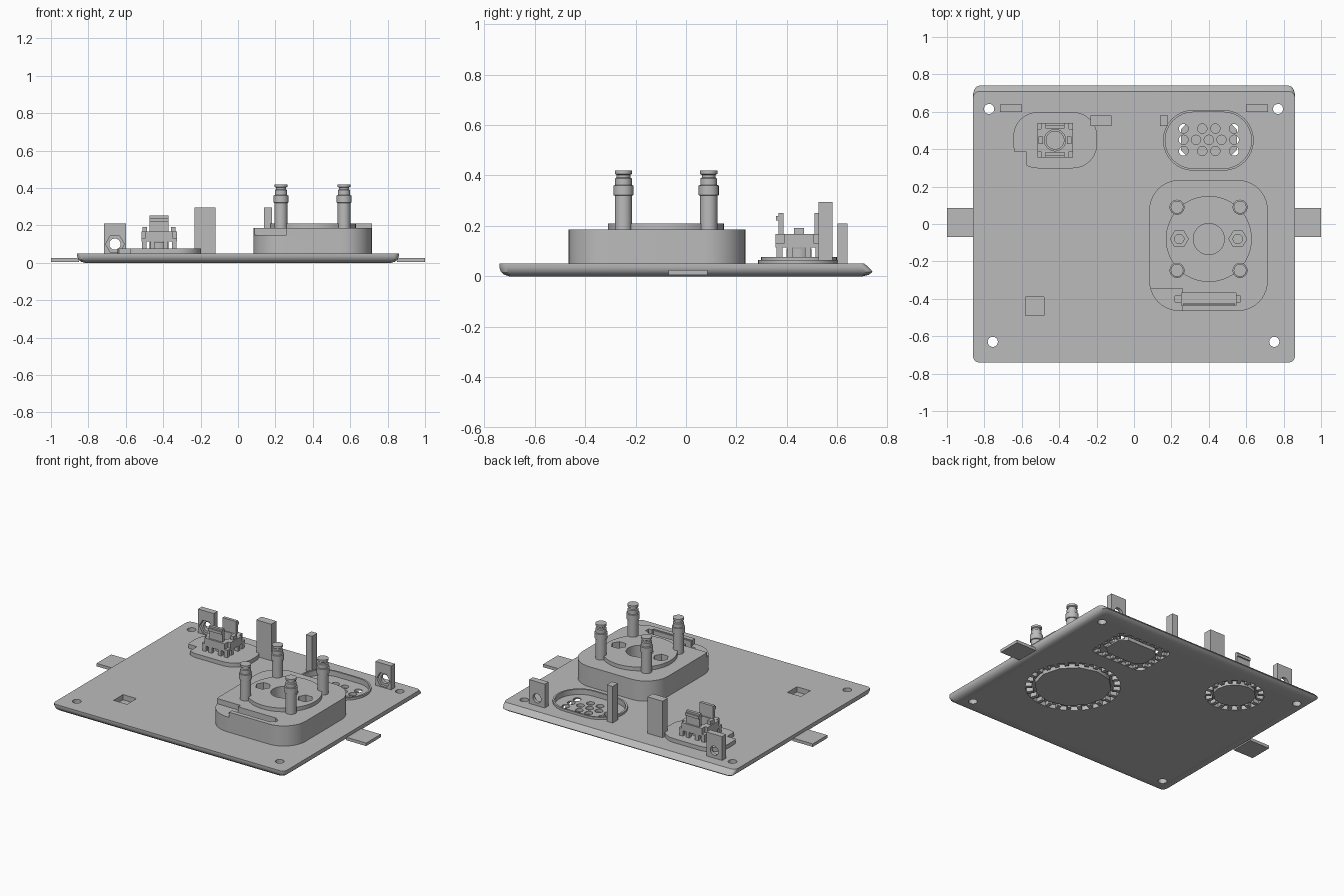
import bpy, bmesh
from math import sin, cos, pi, tau

if "Cube" in bpy.data.objects:
    bpy.data.objects.remove(bpy.data.objects["Cube"])

grey = bpy.data.materials.new("plain_grey")
grey.use_nodes = True
grey.diffuse_color = (0.5, 0.5, 0.5, 1)
grey.node_tree.nodes["Principled BSDF"].inputs["Base Color"].default_value = (0.5, 0.5, 0.5, 1)


def circle(cx, cy, r, n=32, turn=0.0):
    return [(cx + r * cos(turn + tau * i / n), cy + r * sin(turn + tau * i / n)) for i in range(n)]


def rrect(x0, x1, y0, y1, r, seg=8):
    pts = []
    corners = [(x1 - r, y1 - r), (x0 + r, y1 - r), (x0 + r, y0 + r), (x1 - r, y0 + r)]
    for q, (cx, cy) in enumerate(corners):
        for i in range(seg + 1):
            a = (q + i / seg) * pi / 2
            pts.append((cx + r * cos(a), cy + r * sin(a)))
    return pts


def loft(name, layers, along_y=False):
    """Skin a stack of (outline, height) layers and cap both ends."""
    bm = bmesh.new()
    rings = []
    for pts, h in layers:
        rings.append([bm.verts.new((u, h, v) if along_y else (u, v, h)) for u, v in pts])
    n = len(rings[0])
    for a, b in zip(rings, rings[1:]):
        for i in range(n):
            j = (i + 1) % n
            bm.faces.new((a[i], a[j], b[j], b[i]))
    bm.faces.new(rings[0])
    bm.faces.new(rings[-1])
    bmesh.ops.recalc_face_normals(bm, faces=bm.faces)
    mesh = bpy.data.meshes.new(name)
    bm.to_mesh(mesh)
    bm.free()
    mesh.materials.append(grey)
    ob = bpy.data.objects.new(name, mesh)
    bpy.context.scene.collection.objects.link(ob)
    return ob


def prism(name, pts, lo, hi, along_y=False):
    return loft(name, [(pts, lo), (pts, hi)], along_y)


def box(name, x0, x1, y0, y1, z0, z1):
    return prism(name, [(x0, y0), (x1, y0), (x1, y1), (x0, y1)], z0, z1)


def cut(target, cutter):
    """Subtract the cutter and throw it away."""
    cutter.hide_render = True
    mod = target.modifiers.new("cut", "BOOLEAN")
    mod.operation, mod.solver, mod.object = "DIFFERENCE", "EXACT", cutter
    graph = bpy.context.evaluated_depsgraph_get()
    mesh = bpy.data.meshes.new_from_object(target.evaluated_get(graph))
    target.modifiers.clear()
    target.data = mesh
    bpy.data.objects.remove(cutter)


# Base plate with a rounded underside edge and a sloped back edge
profile = [(0, .04, .70), (.006, .02, .725), (.018, .006, .74), (.035, 0, .725), (.05, 0, .708)]
plate = loft("base_plate", [(rrect(-.86 + d, .86 - d, -.74 + d, back, .03, 5), z)
                            for z, d, back in profile])
for x, y in [(-.775, .615), (.77, .615), (-.755, -.63), (.75, -.63)]:
    cut(plate, prism("screw_hole", circle(x, y, .027), -.1, .1))
cut(plate, box("square_pocket", -.58, -.48, -.49, -.39, .015, .1))

# Oval grille: recess with a thin raised rim
oval_in = rrect(.167, .628, .297, .598, .15)
cut(plate, prism("oval_recess", oval_in, .03, .1))
rim = prism("oval_rim", rrect(.155, .64, .285, .61, .162), .045, .065)
cut(rim, prism("rim_inner", oval_in, 0, .1))
for row, count in ((.39, 4), (.45, 5), (.51, 4)):
    for i in range(count):
        x = .4 + (i - (count - 1) / 2) * (.068 if count == 5 else .09)
        if count == 4:
            x = .4 + (-.135, -.035, .035, .135)[i]
        cut(plate, prism("grille_hole", circle(x, row, .025, 20), .01, .1))

# Underside toothed grooves, each around a flush island
for name, cx, cy, r, gap, teeth in (("large", .4, -.1, .29, .055, 26), ("small", -.42, .45, .18, .05, 18)):
    cut(plate, prism("groove", circle(cx, cy, r, 48), -.1, .028))
    prism(name + "_island", circle(cx, cy, r - gap, 12), 0, .03)
    for i in range(teeth):
        a = tau * i / teeth
        tooth = box(name + "_tooth", r - gap * .75, r + .004, -.012, .012, .002, .03)
        tooth.rotation_euler.z = a
        tooth.location = (cx, cy, 0)

# Underside rectangular groove beneath the grille
groove = prism("groove", rrect(.2, .6, .3, .6, .04), -.1, .022)
cut(groove, prism("island", rrect(.25, .55, .35, .55, .045, 1), -.2, .1))
cut(plate, groove)
for i in range(6):
    x = .25 + i * .06
    for y in (.3, .575):
        box("grille_tooth", x - .01, x + .01, y, y + .025, .002, .024)
for i in range(4):
    y = .36 + i * .06
    for x in (.2, .575):
        box("grille_tooth", x, x + .025, y - .01, y + .01, .002, .024)

# Side tabs and rear brackets with hexagonal nut seats
for s, side in ((-1, "right"), (1, "left")):
    box(side + "_tab", *sorted((s * .85, s)), -.07, .085, .005, .025)
    bracket = box(side + "_bracket", *sorted((s * .6, s * .716)), .6, .64, .04, .21)
    cut(bracket, prism("nut_seat", circle(s * .658, .1, .05, 6), .55, .618, True))
    cut(bracket, prism("bolt_hole", circle(s * .658, .1, .03), .55, .7, True))

# Upright posts
box("wide_upright", -.232, -.12, .525, .58, .04, .295)
box("narrow_upright", .138, .182, .525, .58, .04, .295)

# Large housing with a stepped corner and a slot
housing = prism("housing", rrect(.082, .715, -.465, .235, .16, 10), .04, .185)
cut(housing, box("corner_step", 0, .26, -.6, -.345, .15, .3))
cut(housing, box("slot", .255, .545, -.435, -.37, .1, .3))
cut(housing, box("slot_ends", .22, .57, -.418, -.385, .13, .3))
box("slot_bar", .262, .54, -.432, -.426, .09, .18)

# Round boss on the housing
boss = prism("boss", circle(.4, -.08, .23, 56), .17, .21)
for part in (housing, boss):
    cut(part, prism("centre_hole", circle(.4, -.08, .083, 40), .1, .3))
    for x in (.242, .555):
        cut(part, prism("hex_pocket", circle(x, -.08, .048, 6), .15, .3))
        cut(part, prism("hex_bore", circle(x, -.08, .025, 24), .09, .3))

# Four collared pins
pin_profile = [(.17, .034), (.32, .034), (.322, .04), (.36, .04), (.362, .033), (.388, .033),
               (.392, .027), (.402, .027), (.406, .034), (.42, .034)]
for x in (.23, .567):
    for y in (-.248, .09):
        loft("pin", [(circle(x, y, r, 24), z) for z, r in pin_profile])

# Oval pad with a notched corner
pad = prism("oval_pad", rrect(-.645, -.197, .298, .598, .13, 10), .04, .077)
cut(pad, box("pad_notch", -.8, -.575, .2, .385, 0, .2))

# Clip frame on the pad: top frame, legs, shaft and clips
cx, cy = -.422, .448
frame = box("clip_frame", cx - .095, cx + .095, cy - .093, cy + .093, .115, .168)
cut(frame, prism("frame_bore", circle(cx, cy, .057), 0, .3))
for sx in (-1, 1):
    for sy in (-1, 1):
        cut(frame, box("frame_corner", *sorted((cx + sx * .075, cx + sx * .2)),
                       *sorted((cy + sy * .06, cy + sy * .2)), .13, .3))
prism("shaft", circle(cx, cy, .05), .07, .11)
for u in (-.08, -.035, .035, .08):
    for v in (-.078, .078):
        box("frame_leg", cx + u - .012, cx + u + .012, cy + v - .012, cy + v + .012, .07, .12)
    if abs(u) < .05:
        for w in (-.08, .08):
            box("frame_leg", cx + w - .012, cx + w + .012, cy + u - .012, cy + u + .012, .07, .12)
for s in (-1, 1):
    y0, y1 = sorted((cy + s * .062, cy + s * .082))
    box("tall_clip", cx - .05, cx + .05, y0, y1, .16, .252)
    box("clip_hook", cx - .05, cx + .05, *sorted((cy + s * .075, cy + s * .092)), .222, .24)
    x0, x1 = sorted((cx + s * .065, cx + s * .088))
    box("short_clip", x0, x1, cy - .02, cy + .02, .16, .192)

# Soften round walls, keep edges sharp
bpy.ops.object.select_all(action="DESELECT")
for ob in bpy.context.scene.objects:
    if ob.type == "MESH":
        ob.select_set(True)
        bpy.context.view_layer.objects.active = ob
bpy.ops.object.shade_smooth_by_angle(angle=pi / 6)
